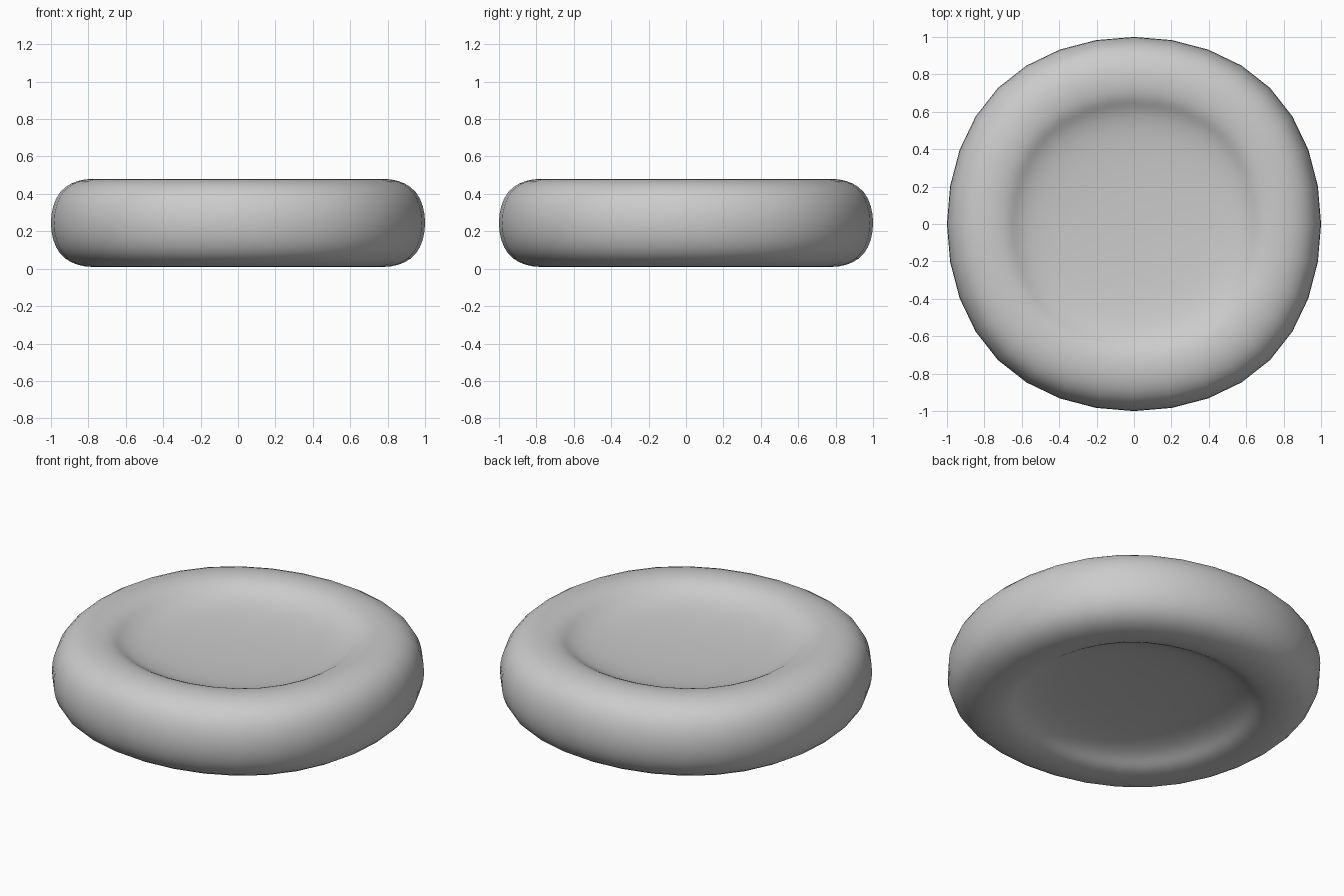
import bpy
import bmesh

if "Cube" in bpy.data.objects:
    bpy.data.objects.remove(bpy.data.objects["Cube"])

OUTER, INNER = 1.109, 0.68     # half widths of the cage: rim and dish
HALF_H, DEPTH = 0.245, 0.137   # half height and dish depth

bm = bmesh.new()


def ring(half, z):
    return [bm.verts.new((sx * half, sy * half, z))
            for sx, sy in ((-1, -1), (1, -1), (1, 1), (-1, 1))]


# Cage: square rings from the lower dish floor, round the rim, to the upper dish floor
profile = [(INNER, DEPTH), (INNER, 0), (OUTER, 0),
           (OUTER, 2 * HALF_H), (INNER, 2 * HALF_H), (INNER, 2 * HALF_H - DEPTH)]
rings = [ring(half, z) for half, z in profile]
for a, b in zip(rings, rings[1:]):
    for i in range(4):
        j = (i + 1) % 4
        bm.faces.new((a[i], a[j], b[j], b[i]))

# Dish floors
bm.faces.new(rings[0])
bm.faces.new(rings[-1])
bmesh.ops.recalc_face_normals(bm, faces=bm.faces)
for f in bm.faces:
    f.smooth = True

mesh = bpy.data.meshes.new("dished_disc")
bm.to_mesh(mesh)
bm.free()
disc = bpy.data.objects.new("dished_disc", mesh)
bpy.context.collection.objects.link(disc)

# Rounding
sub = disc.modifiers.new("rounding", 'SUBSURF')
sub.levels = sub.render_levels = 3
